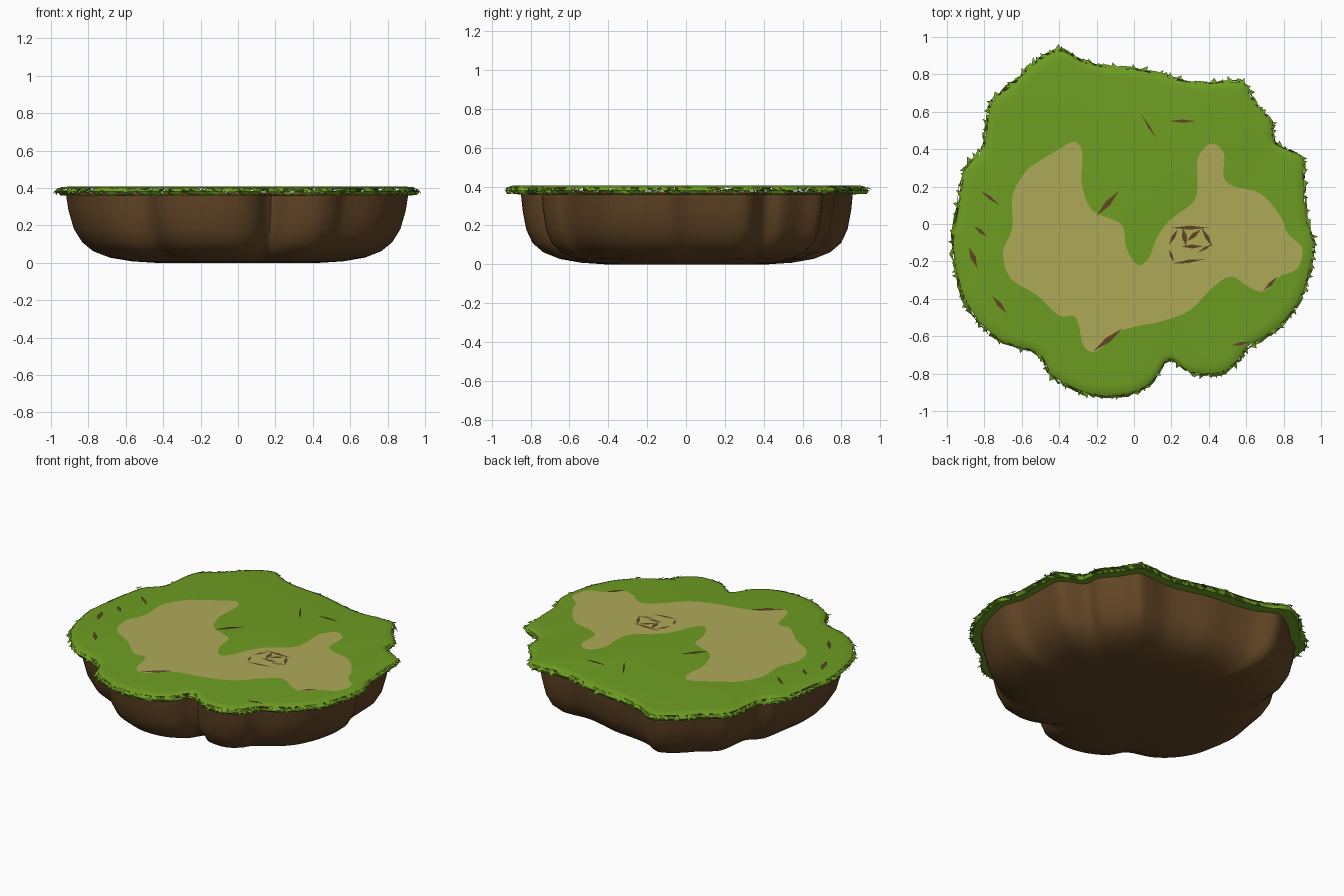
import bpy, bmesh, math, random
from mathutils import Vector
random.seed(4)

def material(name, rgb):
    m = bpy.data.materials.new(name)
    lin = [((c / 255 + 0.055) / 1.055) ** 2.4 for c in rgb]
    m.diffuse_color = (*lin, 1)
    return m

GRASS = material("grass green", (110, 157, 34))
SAND = material("sand", (174, 170, 88))
DIRT = material("dirt brown", (98, 69, 37))

def make(name, verts, faces, mat, smooth=None):
    me = bpy.data.meshes.new(name)
    me.from_pydata(verts, [], faces)
    me.materials.append(mat)
    ob = bpy.data.objects.new(name, me)
    bpy.context.collection.objects.link(ob)
    if smooth:
        bpy.ops.object.select_all(action='DESELECT')
        ob.select_set(True)
        bpy.context.view_layer.objects.active = ob
        bpy.ops.object.shade_smooth_by_angle(angle=math.radians(smooth))
    return ob

def curve(flat, steps):
    """Closed Catmull-Rom curve through x, y pairs."""
    p = [Vector(flat[i:i + 2]) for i in range(0, len(flat), 2)]
    n, out = len(p), []
    for i in range(n):
        a, b, c, d = p[i - 1], p[i], p[(i + 1) % n], p[(i + 2) % n]
        for k in range(steps):
            t = k / steps
            out.append(0.5 * (2 * b + (c - a) * t + (2 * a - 5 * b + 4 * c - d) * t * t
                              + (3 * b - a - 3 * c + d) * t ** 3))
    return out

def rings(outline, profile, jitter=0.0):
    """Vertices and quads of the outline swept through (scale x, scale y, z) rings."""
    n = len(outline)
    vs = [(p.x * sx + random.uniform(-jitter, jitter), p.y * sy + random.uniform(-jitter, jitter), z)
          for sx, sy, z in profile for p in outline]
    fs = [(r * n + i, (r + 1) * n + i, (r + 1) * n + (i + 1) % n, r * n + (i + 1) % n)
          for r in range(len(profile) - 1) for i in range(n)]
    return vs, fs

# Lobed outline of the turf
edge = [0.97, -0.1, 0.93, 0.02, 0.92, 0.2, 0.9, 0.36, 0.76, 0.44, 0.74, 0.55, 0.65, 0.66,
        0.59, 0.76, 0.5, 0.77, 0.35, 0.76, 0.2, 0.79, 0.05, 0.83, -0.15, 0.85, -0.28, 0.88,
        -0.41, 0.94, -0.55, 0.86, -0.65, 0.76, -0.77, 0.66, -0.8, 0.5, -0.82, 0.4, -0.91, 0.3,
        -0.95, 0.1, -0.98, -0.1, -0.96, -0.25, -0.92, -0.4, -0.83, -0.54, -0.7, -0.64,
        -0.52, -0.7, -0.44, -0.82, -0.3, -0.9, -0.15, -0.93, 0, -0.91, 0.1, -0.85, 0.19, -0.73,
        0.3, -0.8, 0.45, -0.81, 0.55, -0.75, 0.61, -0.67, 0.75, -0.58, 0.85, -0.48,
        0.91, -0.37, 0.95, -0.25]
outline = curve(edge, 4)
n = len(outline)

# Dirt body: bowl-like sides and flat underside
profile = [(0.94, 0.915, 0.375), (0.925, 0.905, 0.28), (0.895, 0.885, 0.18), (0.85, 0.85, 0.11),
           (0.79, 0.79, 0.062), (0.70, 0.70, 0.028), (0.58, 0.58, 0.008), (0.45, 0.45, 0.0)]
vs, fs = rings(outline, profile)
base = (len(profile) - 1) * n
fs.append(tuple(range(base + n - 1, base - 1, -1)))
make("dirt_body", vs, fs, DIRT, 40)

# Turf top: flat sheet with a rounded shoulder
vs, fs = rings(outline, [(0.93, 0.93, 0.407), (0.965, 0.965, 0.404), (0.985, 0.985, 0.396)])
fs.append(tuple(range(n)))
make("turf_top", vs, fs, GRASS, 40)

# Ragged turf lip curling under, with gaps between the blades
vs, fs = rings(outline, [(0.985, 0.985, 0.396), (1.0, 1.0, 0.38), (0.985, 0.985, 0.362),
                         (0.935, 0.91, 0.36)], 0.006)
tris = [t for a, b, c, d in fs for t in ((a, b, c), (a, c, d))]
tris = [t for t in tris if min(t) >= 2 * n or random.random() < 0.68]
make("turf_lip", vs, tris, GRASS)

# Loose grass blades around the rim
vs, tris = [], []
for i in range(0, n):
    p = outline[i]
    d = (outline[(i + 1) % n] - outline[i - 1]).normalized()
    out = Vector((d.y, -d.x))
    root = p * random.uniform(0.965, 0.995)
    a, b = root - d * 0.02, root + d * 0.02
    tip = p + out * random.uniform(0.0, 0.022) + d * random.uniform(-0.03, 0.03)
    k = len(vs)
    z = random.uniform(0.385, 0.402)
    vs += [(*a, z), (*b, z - 0.006), (*tip, z - random.uniform(0.005, 0.028))]
    tris.append((k, k + 1, k + 2))
make("grass_blades", vs, tris, GRASS)

# Sandy clearing
sand = [-0.4, 0.4, -0.32, 0.44, -0.275, 0.38, -0.28, 0.22, -0.23, 0.08, -0.13, 0.03, -0.06, -0.01,
        -0.04, -0.13, 0.02, -0.22, 0.08, -0.18, 0.12, -0.08, 0.19, 0.02, 0.31, 0.11, 0.34, 0.2,
        0.34, 0.35, 0.41, 0.43, 0.48, 0.38, 0.48, 0.25, 0.54, 0.2, 0.68, 0.16, 0.79, 0.03,
        0.82, -0.05, 0.9, -0.13, 0.87, -0.24, 0.78, -0.28, 0.7, -0.36, 0.62, -0.34, 0.52, -0.28,
        0.42, -0.34, 0.3, -0.46, 0.15, -0.52, 0, -0.55, -0.08, -0.58, -0.2, -0.68, -0.27, -0.65,
        -0.31, -0.5, -0.4, -0.49, -0.52, -0.38, -0.66, -0.29, -0.7, -0.15, -0.65, -0.02,
        -0.65, 0.15, -0.58, 0.28, -0.5, 0.34]
pts = curve(sand, 4)
make("sand_clearing", [(*p, 0.409) for p in pts], [tuple(range(len(pts) - 1, -1, -1))], SAND)

# Bare earth slivers: (x, y, length, angle, width)
slivers = [(0.08, 0.52, 0.16, -58, 0.012), (0.26, 0.55, 0.14, 0, 0.018), (-0.14, 0.11, 0.18, 48, 0.03),
           (-0.14, -0.62, 0.2, 38, 0.03), (-0.77, 0.14, 0.13, -38, 0.018), (-0.86, -0.18, 0.12, -68, 0.03),
           (-0.72, -0.43, 0.12, -50, 0.025), (0.73, -0.32, 0.11, 45, 0.02), (0.57, -0.64, 0.1, 10, 0.018),
           (-0.82, -0.04, 0.09, -40, 0.02)]
# Worn ring of slivers in the clearing
slivers += [(0.21, -0.07, 0.1, 60, 0.02), (0.2, -0.17, 0.07, 110, 0.018), (0.29, -0.2, 0.18, 8, 0.018),
            (0.3, -0.02, 0.2, 0, 0.022), (0.39, -0.07, 0.12, -60, 0.022), (0.27, -0.07, 0.1, 100, 0.03),
            (0.32, -0.06, 0.1, 40, 0.025), (0.31, -0.12, 0.12, 0, 0.022), (0.38, -0.13, 0.09, 30, 0.016)]
vs, fs = [], []
for x, y, length, ang, w in slivers:
    a = math.radians(ang)
    u = Vector((math.cos(a), math.sin(a))) * length / 2
    v = Vector((-math.sin(a), math.cos(a))) * w / 2
    c, k = Vector((x, y)), len(vs)
    vs += [(*q, 0.411) for q in (c - u, c - v, c + u, c + v)]
    fs.append((k, k + 1, k + 2, k + 3))
make("earth_slivers", vs, fs, DIRT)
